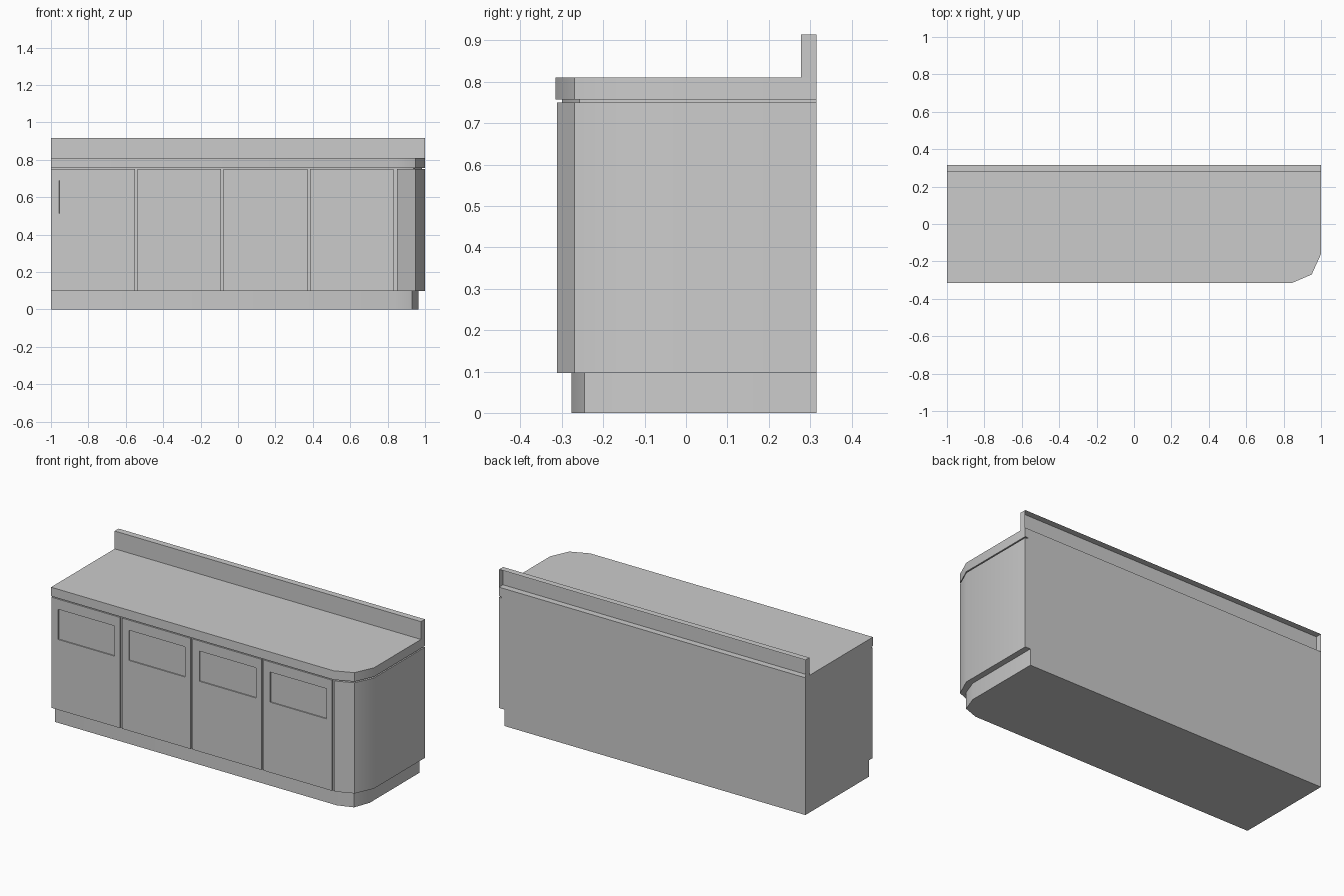
import bpy, bmesh
from mathutils import Vector

if "Cube" in bpy.data.objects:
    bpy.data.objects.remove(bpy.data.objects["Cube"], do_unlink=True)

grey = bpy.data.materials.new("plain grey")
grey.use_nodes = True
colour = (0.6, 0.6, 0.6, 1)
grey.diffuse_color = colour
grey.node_tree.nodes["Principled BSDF"].inputs["Base Color"].default_value = colour

BACK = 0.315


def finish(name, bm):
    mesh = bpy.data.meshes.new(name)
    bm.to_mesh(mesh)
    bm.free()
    mesh.materials.append(grey)
    obj = bpy.data.objects.new(name, mesh)
    bpy.context.collection.objects.link(obj)
    return obj


def slab(name, plan, z0, z1):
    """Extrude a plan outline (counter-clockwise) from z0 to z1."""
    bm = bmesh.new()
    face = bm.faces.new([bm.verts.new((x, y, z0)) for x, y in plan])
    up = bmesh.ops.extrude_face_region(bm, geom=[face], use_keep_orig=True)["geom"]
    bmesh.ops.translate(bm, vec=(0, 0, z1 - z0),
                        verts=[v for v in up if isinstance(v, bmesh.types.BMVert)])
    bmesh.ops.recalc_face_normals(bm, faces=bm.faces)
    obj = finish(name, bm)
    bpy.ops.object.select_all(action='DESELECT')
    obj.select_set(True)
    bpy.context.view_layer.objects.active = obj
    bpy.ops.object.shade_smooth_by_angle()
    return obj


def box(x0, x1, y0, y1, z0, z1):
    bm = bmesh.new()
    bmesh.ops.create_cube(bm, size=1)
    for v in bm.verts:
        v.co = Vector((x1 if v.co.x > 0 else x0,
                       y1 if v.co.y > 0 else y0,
                       z1 if v.co.z > 0 else z0))
    return bm


def cut_corner(front, start, mid, side):
    """Plan outline with a faceted front corner on the +x side."""
    return [(-1, BACK), (-1, front), (start, front), mid, side, (side[0], BACK)]


# Stacked base, carcass, shadow gap and worktop
slab("toe_kick", cut_corner(-0.277, 0.84, (0.93, -0.245), (0.965, -0.15)), 0, 0.097)
slab("carcass", [(-1, BACK), (-1, -0.303), (0.87, -0.303), (0.87, BACK)], 0.097, 0.75)
slab("shadow_gap", cut_corner(-0.30, 0.84, (0.938, -0.257), (0.983, -0.155)), 0.75, 0.757)
slab("worktop", cut_corner(-0.315, 0.845, (0.95, -0.27), (1, -0.16)), 0.757, 0.81)

# Faceted end panel wrapping the corner
slab("corner_panel", [(0.87, BACK), (0.87, -0.303), (0.85, -0.303), (0.85, -0.312),
                      (0.95, -0.27), (1, -0.16), (1, BACK)], 0.097, 0.75)

# Upstand, open at the back
bm = box(-1, 1, 0.278, BACK, 0.81, 0.915)
bm.normal_update()
hidden = [f for f in bm.faces if f.normal.y > 0.5 or f.normal.z < -0.5]
bmesh.ops.delete(bm, geom=hidden, context='FACES')
finish("upstand", bm)

# Four doors, each with a shallow rectangular recess
for i in range(4):
    left = -1 + 0.4615 * i
    bm = box(left, left + 0.448, -0.312, -0.303, 0.097, 0.75)
    bm.normal_update()
    front = next(f for f in bm.faces if f.normal.y < -0.5)
    bmesh.ops.inset_individual(bm, faces=[front], thickness=0.04)
    middle = front.calc_center_median()
    for v in front.verts:
        v.co.x = left + (0.412 if v.co.x > middle.x else 0.044)
        v.co.z = 0.69 if v.co.z > middle.z else 0.512
    bm.normal_update()
    bmesh.ops.inset_individual(bm, faces=[front], thickness=0.0005, depth=-0.006)
    finish(f"door_{i + 1}", bm)
